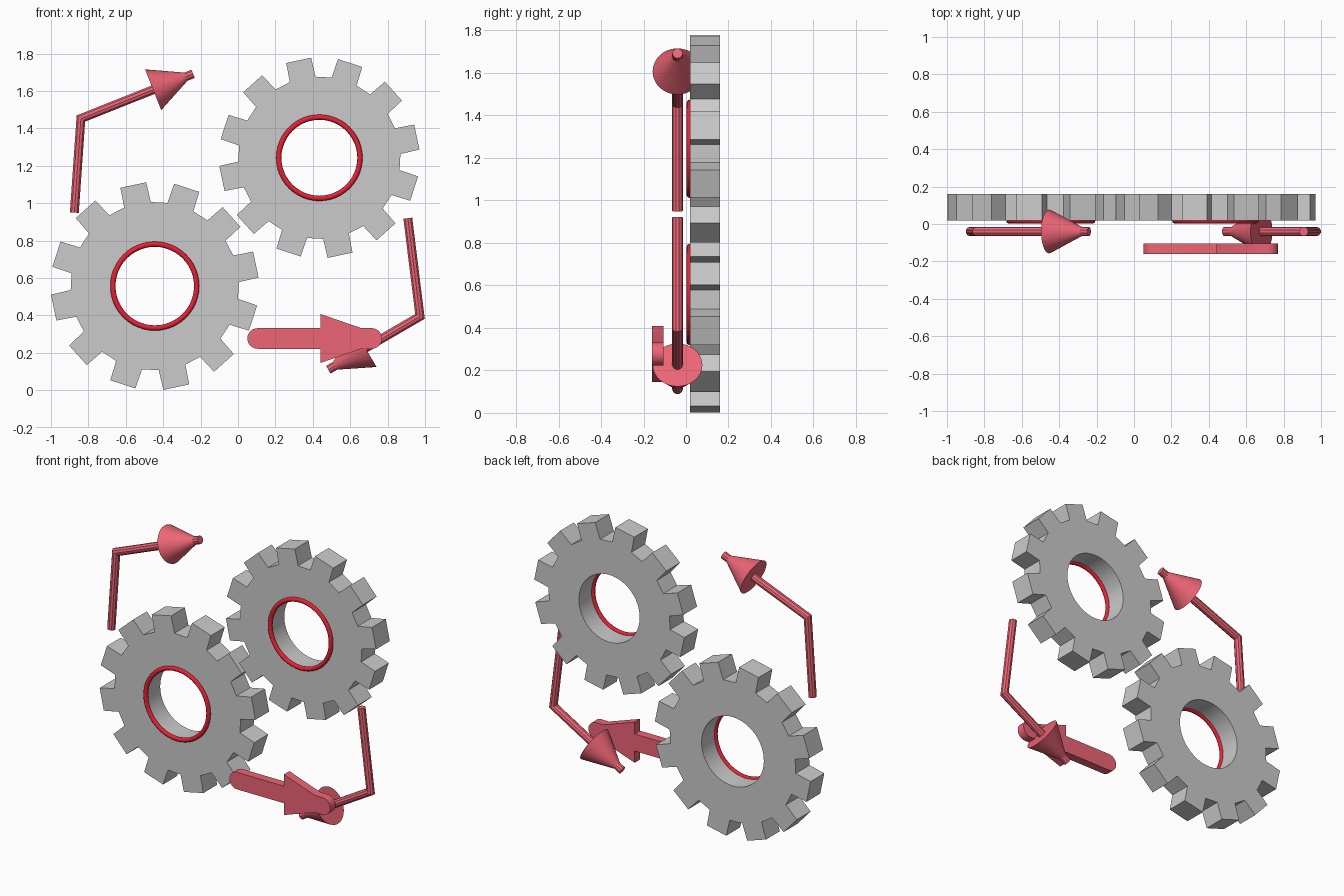
import bpy, bmesh
from math import sin, cos, pi, radians
from mathutils import Vector

if "Cube" in bpy.data.objects:
    bpy.data.objects.remove(bpy.data.objects["Cube"])


def material(name, color):
    m = bpy.data.materials.new(name)
    m.diffuse_color = color
    m.use_nodes = True
    m.node_tree.nodes["Principled BSDF"].inputs["Base Color"].default_value = m.diffuse_color
    return m


pink = material("pink", (0.85, 0.13, 0.18, 1))
red = material("red", (0.80, 0.015, 0.035, 1))


def finish(name, bm, mat=None, smooth=False):
    bmesh.ops.recalc_face_normals(bm, faces=bm.faces)
    me = bpy.data.meshes.new(name)
    bm.to_mesh(me)
    bm.free()
    ob = bpy.data.objects.new(name, me)
    bpy.context.collection.objects.link(ob)
    if mat:
        me.materials.append(mat)
    if smooth:
        bpy.ops.object.select_all(action='DESELECT')
        bpy.context.view_layer.objects.active = ob
        ob.select_set(True)
        bpy.ops.object.shade_smooth_by_angle(angle=radians(30))
    return ob


def skin(bm, loops, closed=False):
    """Join successive vertex loops of equal length with quads."""
    n = len(loops[0])
    pairs = list(zip(loops, loops[1:])) + ([(loops[-1], loops[0])] if closed else [])
    for a, b in pairs:
        for i in range(n):
            j = (i + 1) % n
            bm.faces.new((a[i], a[j], b[j], b[i]))


# Gear: toothed outline and round bore, joined as a closed ring of four loops
def gear(name, cx, cz, r_tip, r_root, r_hole, teeth=12, phase=12, y0=0.02, y1=0.16):
    outer, hole = [], []
    pitch = 360 / teeth
    for t in range(teeth):
        a = phase + t * pitch
        for k, (off, r) in enumerate(((-9.3, r_root), (-7.3, r_tip), (7.3, r_tip), (9.3, r_root))):
            outer.append((radians(a + off), r))
            hole.append((radians(a + (k - 1.5) * pitch / 4), r_hole))
    bm = bmesh.new()
    loops = [[bm.verts.new((cx + r * cos(a), y, cz + r * sin(a))) for a, r in prof]
             for prof, y in ((outer, y0), (outer, y1), (hole, y1), (hole, y0))]
    skin(bm, loops, closed=True)
    finish(name, bm, smooth=True)


# Thin red torus around the bore
def bore_ring(name, cx, cz, major, minor=0.014):
    bpy.ops.mesh.primitive_torus_add(major_radius=major, minor_radius=minor, major_segments=48,
                                     minor_segments=12, location=(cx, 0.017, cz),
                                     rotation=(pi / 2, 0, 0))
    ob = bpy.context.object
    ob.name = name
    ob.data.materials.append(red)
    bpy.ops.object.shade_smooth_by_angle(angle=radians(40))


# Bent rod with mitred corner, plus a cone pushed over its end
def bent_arrow(name, pts, y=-0.04, r=0.025, sides=10, cone_back=0.23, cone_len=0.20):
    pts = [Vector((x, y, z)) for x, z in pts]
    side = Vector((0, 1, 0))
    dirs = [(b - a).normalized() for a, b in zip(pts, pts[1:])]
    bm = bmesh.new()
    loops = []
    for i, p in enumerate(pts):
        d0, d1 = dirs[max(i - 1, 0)], dirs[min(i, len(dirs) - 1)]
        t = (d0 + d1).normalized()
        n = t.cross(side) / t.dot(d0)
        loops.append([bm.verts.new(p + r * (cos(2 * pi * k / sides) * side + sin(2 * pi * k / sides) * n))
                      for k in range(sides)])
    skin(bm, loops)
    bm.faces.new(loops[0])
    bm.faces.new(loops[-1])
    finish(name + "_rod", bm, pink)

    d = dirs[-1]
    bpy.ops.mesh.primitive_cone_add(vertices=32, radius1=0.117, radius2=0.018, depth=cone_len,
                                    location=pts[-1] - d * (cone_back - cone_len / 2))
    cone = bpy.context.object
    cone.name = name + "_head"
    cone.rotation_euler = d.to_track_quat('Z', 'Y').to_euler()
    cone.data.materials.append(pink)
    bpy.ops.object.shade_smooth_by_angle(angle=radians(30))


# Flat arrow: rounded bar with a barbed head, extruded along y
def flat_arrow(name, x0=0.05, x1=0.77, cz=0.277, r=0.055, y0=-0.16, y1=-0.105):
    def arc(cx, start):
        return [(cx + r * cos(radians(start + k * 15)), r * sin(radians(start + k * 15)))
                for k in range(13)]
    outline = arc(x1 - r, -90) + [(0.66, r), (0.44, 0.131), (0.44, r)]
    outline += arc(x0 + r, 90) + [(0.44, -r), (0.44, -0.131), (0.66, -r)]
    bm = bmesh.new()
    loops = [[bm.verts.new((x, y, cz + z)) for x, z in outline] for y in (y0, y1)]
    skin(bm, loops)
    for lp in loops:
        bm.faces.new(lp)
    finish(name, bm, pink, smooth=True)


gear("lower_gear", -0.445, 0.557, 0.557, 0.45, 0.222)
gear("upper_gear", 0.435, 1.243, 0.537, 0.434, 0.217)
bore_ring("lower_gear_ring", -0.445, 0.557, 0.224)
bore_ring("upper_gear_ring", 0.435, 1.243, 0.217)
bent_arrow("upper_arrow", [(-0.875, 0.95), (-0.84, 1.453), (-0.24, 1.692)])
bent_arrow("lower_arrow", [(0.908, 0.92), (0.973, 0.395), (0.483, 0.11)])
flat_arrow("flat_arrow")
